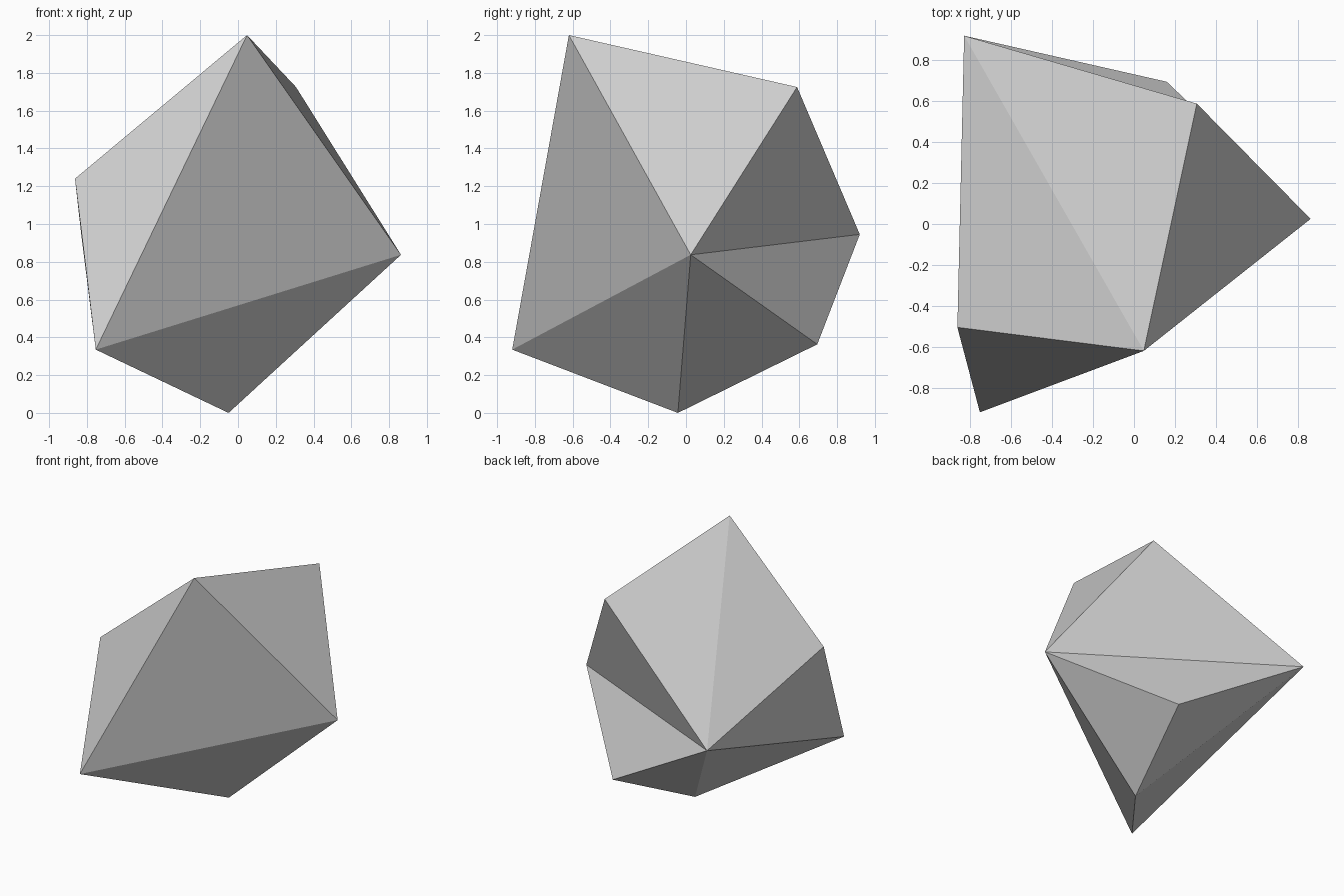
import bpy
import bmesh

default_cube = bpy.data.objects.get("Cube")
if default_cube:
    bpy.data.objects.remove(default_cube, do_unlink=True)


def make_material(name, colour):
    material = bpy.data.materials.new(name)
    material.use_nodes = True
    material.diffuse_color = colour
    material.node_tree.nodes["Principled BSDF"].inputs["Base Color"].default_value = colour
    return material


def make_faceted_stone(name, corners, crease, material):
    """Wrap flat facets around named corners, then turn one ridge into a hollow crease."""
    bm = bmesh.new()
    verts = {label: bm.verts.new(place) for label, place in corners.items()}
    bmesh.ops.convex_hull(bm, input=bm.verts[:])
    ridge = bm.edges.get([verts[label] for label in crease])
    if ridge:
        bmesh.utils.edge_rotate(ridge, True)
    bmesh.ops.recalc_face_normals(bm, faces=bm.faces[:])
    for face in bm.faces:
        face.smooth = False
    mesh = bpy.data.meshes.new(name)
    bm.to_mesh(mesh)
    bm.free()
    mesh.materials.append(material)
    stone = bpy.data.objects.new(name, mesh)
    bpy.context.collection.objects.link(stone)
    return stone


# Corners of the stone
corners = {
    "peak": (0.048, -0.62, 2.0),
    "back_shoulder": (0.307, 0.588, 1.725),
    "front_shoulder": (-0.863, -0.505, 1.24),
    "side_tip": (0.863, 0.025, 0.837),
    "back_tip": (-0.83, 0.92, 0.945),
    "front_foot": (-0.753, -0.92, 0.335),
    "back_foot": (0.16, 0.695, 0.363),
    "base_point": (-0.05, -0.043, 0.0),
}

# Low-poly rock, hollowed at the back between its side and back tips
make_faceted_stone(
    "rock",
    corners,
    ("back_shoulder", "back_foot"),
    make_material("mid grey stone", (0.62, 0.62, 0.62, 1.0)),
)
